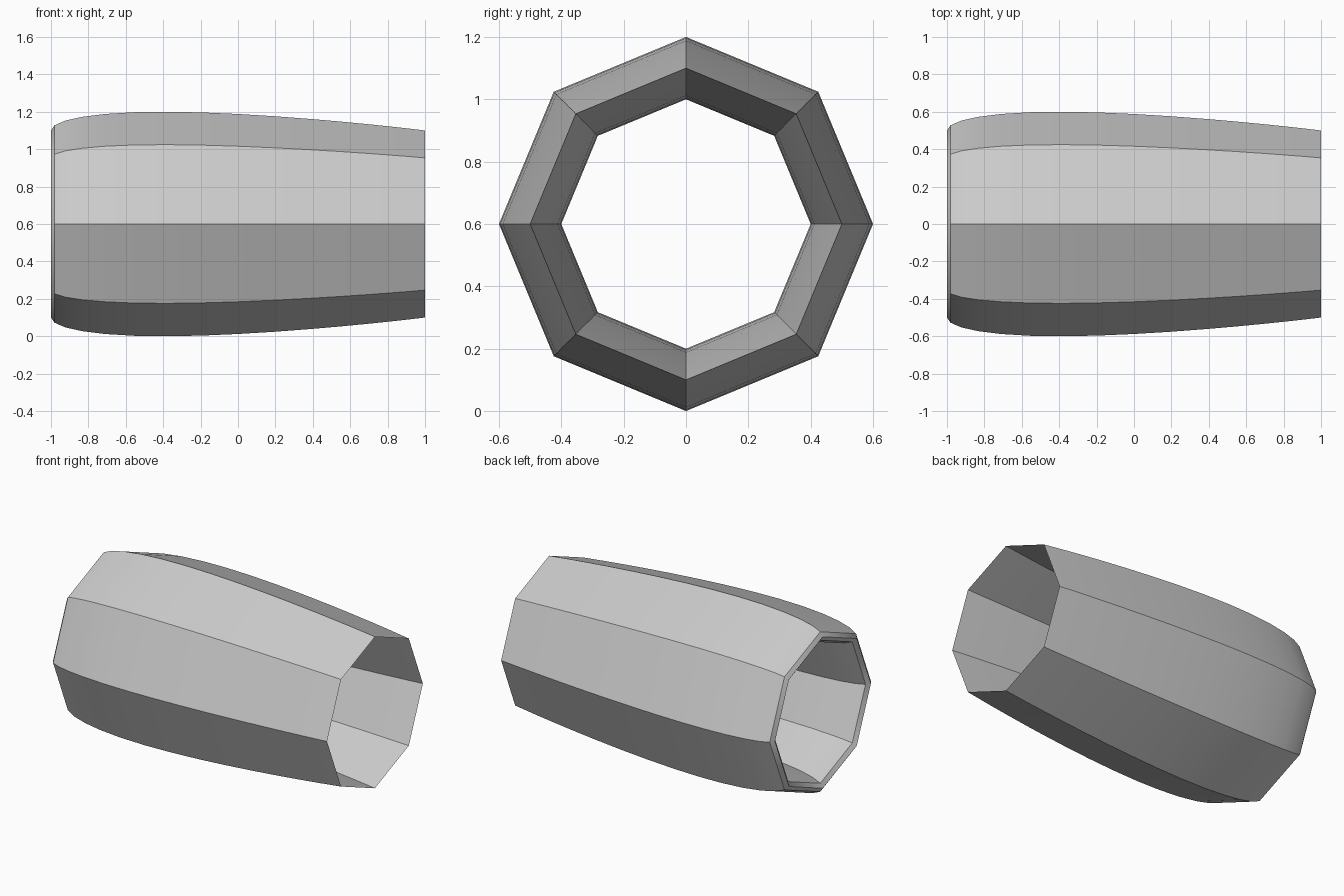
import bpy
import bmesh
from math import cos, sin, pi, sqrt, radians

cube = bpy.data.objects.get("Cube")
if cube:
    bpy.data.objects.remove(cube, do_unlink=True)

SIDES = 8          # octagonal ring
STEPS = 16         # stations along the chord
CHORD = 2.0
THICKNESS = 0.1    # section thickness as a share of the chord
RADIUS = 0.5       # chord line to axis
AXIS_Z = 0.6


def half_thickness(t):
    """Half thickness of a symmetric wing section with a closed tail."""
    return 5 * THICKNESS * CHORD * (
        0.2969 * sqrt(t) - 0.126 * t - 0.3516 * t**2 + 0.2843 * t**3 - 0.1036 * t**4)


# Closed wing-section loop: nose to tail outside, tail to nose inside
stations = [(1 - cos(pi * i / STEPS)) / 2 for i in range(STEPS + 1)]
outer = [(t * CHORD - 1, RADIUS + half_thickness(t)) for t in stations]
inner = [(t * CHORD - 1, RADIUS - half_thickness(t)) for t in stations[1:-1]]
profile = outer + inner[::-1]

# Sweep the section around the x axis
bm = bmesh.new()
rings = []
for s in range(SIDES):
    a = 2 * pi * s / SIDES
    rings.append([bm.verts.new((x, r * cos(a), AXIS_Z + r * sin(a))) for x, r in profile])
count = len(profile)
for s in range(SIDES):
    here, there = rings[s], rings[(s + 1) % SIDES]
    for i in range(count):
        j = (i + 1) % count
        bm.faces.new((here[i], here[j], there[j], there[i]))
bmesh.ops.recalc_face_normals(bm, faces=bm.faces)
mesh = bpy.data.meshes.new("engine_cowl")
bm.to_mesh(mesh)
bm.free()

# Plain grey finish
grey = bpy.data.materials.new("light_grey")
grey.use_nodes = True
colour = (0.6, 0.6, 0.6, 1)
grey.diffuse_color = colour
grey.node_tree.nodes["Principled BSDF"].inputs["Base Color"].default_value = colour
mesh.materials.append(grey)

cowl = bpy.data.objects.new("engine_cowl", mesh)
bpy.context.collection.objects.link(cowl)

# Smooth along the section, crisp at the octagon corners
bpy.ops.object.select_all(action="DESELECT")
cowl.select_set(True)
bpy.context.view_layer.objects.active = cowl
bpy.ops.object.shade_smooth_by_angle(angle=radians(30))
